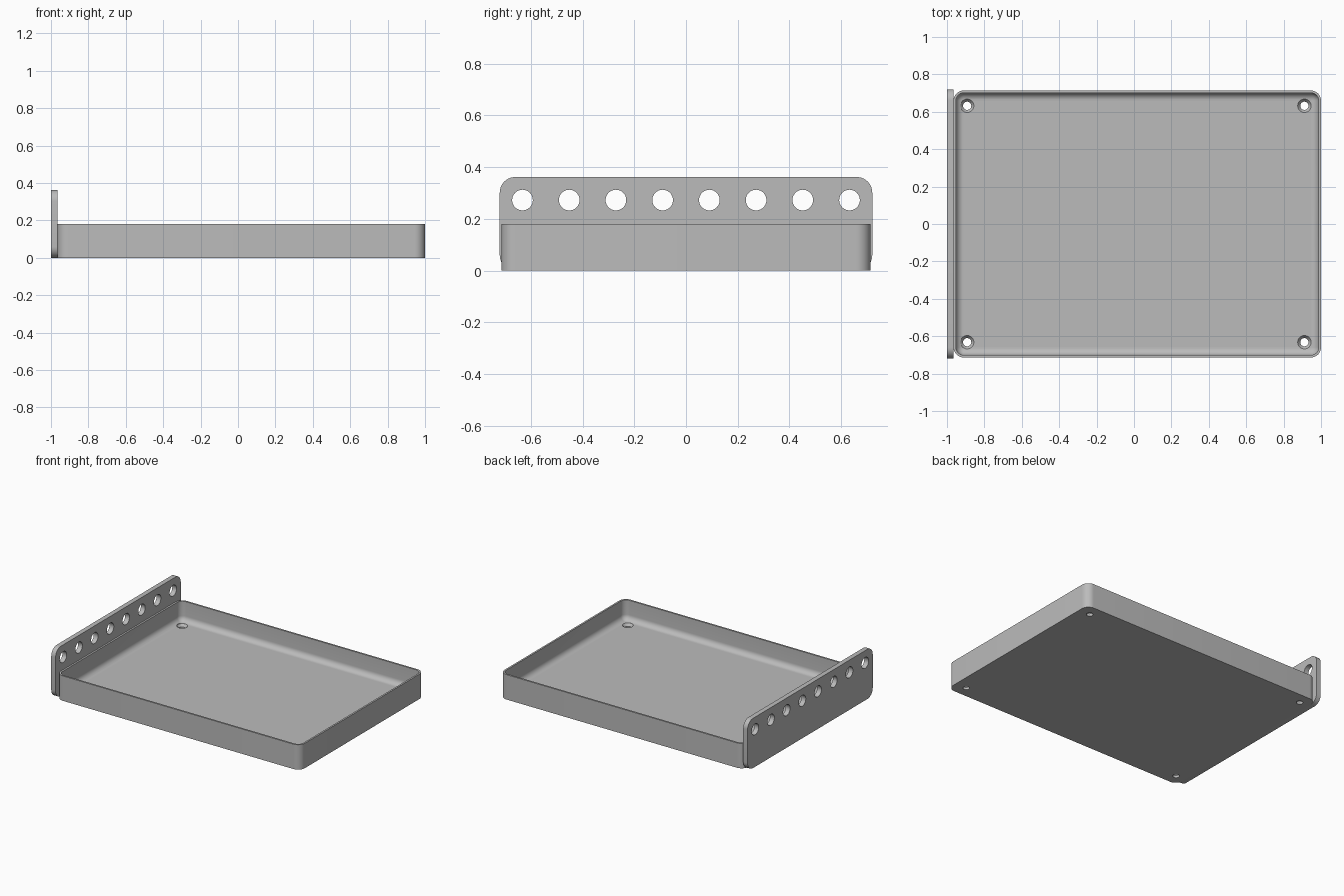
import bpy, bmesh
from math import sin, cos, pi, radians

old = bpy.data.objects.get("Cube")
if old:
    bpy.data.objects.remove(old, do_unlink=True)

grey = bpy.data.materials.new("plain grey")
grey.use_nodes = True
COLOUR = (0.5, 0.5, 0.5, 1)
grey.diffuse_color = COLOUR
grey.node_tree.nodes["Principled BSDF"].inputs["Base Color"].default_value = COLOUR


def rounded_rect(half_w, half_h, radius, steps=10):
    """Counter-clockwise outline of a rectangle with rounded corners."""
    points = []
    for corner, (sx, sy) in enumerate([(1, 1), (-1, 1), (-1, -1), (1, -1)]):
        for i in range(steps + 1):
            a = (corner + i / steps) * pi / 2
            points.append((sx * (half_w - radius) + radius * cos(a),
                           sy * (half_h - radius) + radius * sin(a)))
    return points


def loft(name, loops):
    """Skin a stack of matching loops and cap both ends."""
    bm = bmesh.new()
    rings = [[bm.verts.new(p) for p in loop] for loop in loops]
    for low, high in zip(rings, rings[1:]):
        for i in range(len(low)):
            j = (i + 1) % len(low)
            bm.faces.new((low[i], low[j], high[j], high[i]))
    bm.faces.new(rings[0][::-1])
    bm.faces.new(rings[-1])
    bmesh.ops.recalc_face_normals(bm, faces=bm.faces)
    mesh = bpy.data.meshes.new(name)
    bm.to_mesh(mesh)
    bm.free()
    obj = bpy.data.objects.new(name, mesh)
    bpy.context.collection.objects.link(obj)
    mesh.materials.append(grey)
    return obj


def drill(obj, cutters):
    """Cut holes, then smooth the curved faces and drop the cutters."""
    bpy.context.view_layer.objects.active = obj
    for cutter in cutters:
        cutter.hide_render = True
        mod = obj.modifiers.new("hole", 'BOOLEAN')
        mod.object, mod.solver = cutter, 'EXACT'
        bpy.ops.object.modifier_apply(modifier=mod.name)
        bpy.data.objects.remove(cutter, do_unlink=True)
    bpy.ops.object.select_all(action='DESELECT')
    obj.select_set(True)
    bpy.ops.object.shade_smooth_by_angle(angle=radians(30))


def circle(radius, count=32):
    return [(radius * cos(2 * pi * i / count), radius * sin(2 * pi * i / count))
            for i in range(count)]


# Main sizes
LEFT, RIGHT, HALF_Y, HEIGHT = -0.965, 1.0, 0.714, 0.181
CORNER, WALL, FLOOR, FILLET = 0.055, 0.013, 0.036, 0.04
MID, HALF_X = (LEFT + RIGHT) / 2, (RIGHT - LEFT) / 2


def tray_loop(inset, z):
    outline = rounded_rect(HALF_X - inset, HALF_Y - inset, CORNER - inset)
    return [(MID + x, y, z) for x, y in outline]


# Tray: outer wall, rim, inner wall, then a fillet down to the floor
loops = [tray_loop(0, 0), tray_loop(0, HEIGHT), tray_loop(WALL, HEIGHT)]
for i in range(9):
    a = i / 8 * pi / 2
    loops.append(tray_loop(WALL + FILLET * (1 - cos(a)),
                           FLOOR + FILLET * (1 - sin(a))))
tray = loft("tray", loops)

# Countersunk screw holes in the tray floor
cutters = []
for x in (-0.892, 0.911):
    for y in (-0.632, 0.632):
        profile = [(0.022, -0.05), (0.022, 0.018), (0.036, FLOOR), (0.036, 0.1)]
        cutters.append(loft("screw_hole_cutter", [
            [(x + u, y + v, z) for u, v in circle(r)] for r, z in profile]))
drill(tray, cutters)

# Upright plate across the right end
PLATE_H = 0.362
outline = rounded_rect(0.72, PLATE_H / 2, 0.06)
plate = loft("end_plate", [[(x, u, v + PLATE_H / 2) for u, v in outline]
                           for x in (-1, LEFT)])

# Row of eight round holes along the plate
holes = []
for i in range(8):
    y = (i - 3.5) * 0.1806
    holes.append(loft("plate_hole_cutter", [
        [(x, y + u, 0.273 + v) for u, v in circle(0.04)] for x in (-1.1, -0.9)]))
drill(plate, holes)
